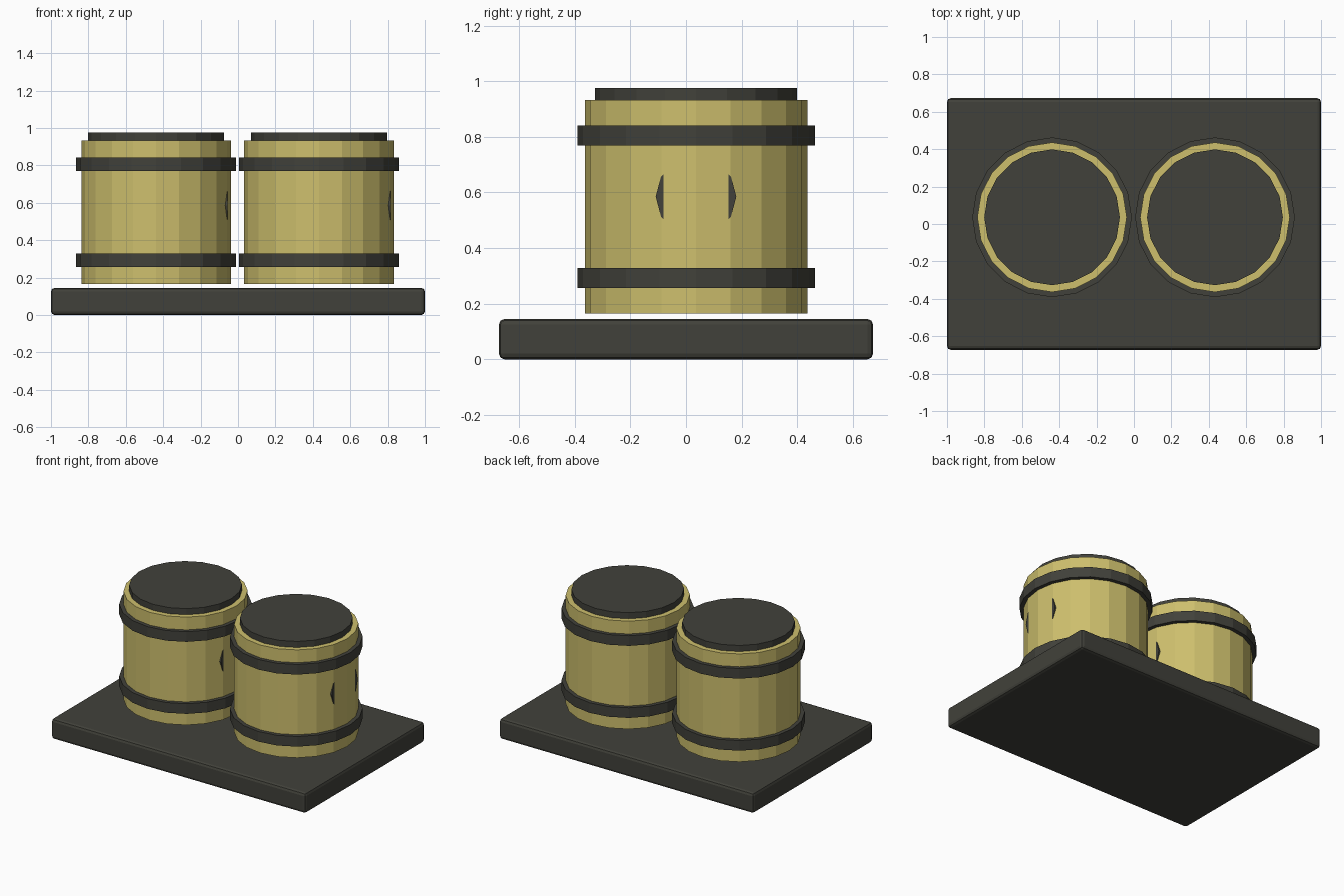
import bpy, math

if "Cube" in bpy.data.objects:
    bpy.data.objects.remove(bpy.data.objects["Cube"])


def material(name, rgb):
    m = bpy.data.materials.new(name)
    m.diffuse_color = (*rgb, 1)
    m.use_nodes = True
    m.node_tree.nodes["Principled BSDF"].inputs["Base Color"].default_value = m.diffuse_color
    return m


DARK = material("dark_iron", (0.053, 0.053, 0.043))
YELLOW = material("straw_yellow", (0.61, 0.52, 0.152))


def cylinder(name, mat, r, z0, z1, x, y, sides=20):
    bpy.ops.mesh.primitive_cylinder_add(vertices=sides, radius=r, depth=z1 - z0,
                                        location=(x, y, (z0 + z1) / 2))
    o = bpy.context.object
    o.name = name
    o.data.materials.append(mat)
    return o


# Base slab with softened edges
bpy.ops.mesh.primitive_cube_add(size=1, location=(0, 0, 0.0725))
base = bpy.context.object
base.name = "base_slab"
base.scale = (2, 1.345, 0.145)
bpy.ops.object.transform_apply(location=False, rotation=False, scale=True)
base.data.materials.append(DARK)
bevel = base.modifiers.new("bevel", "BEVEL")
bevel.width = 0.02
bevel.segments = 2

# Two identical barrels, hovering just above the slab
Y = 0.036
for side, x in (("left", -0.438), ("right", 0.433)):
    cylinder(f"{side}_barrel", YELLOW, 0.4, 0.165, 0.932, x, Y)
    cylinder(f"{side}_lid", DARK, 0.363, 0.90, 0.975, x, Y)
    for level, z in (("lower", 0.257), ("upper", 0.769)):
        cylinder(f"{side}_{level}_band", DARK, 0.427, z, z + 0.072, x, Y)
    # Round plug sunk into the right-hand side of the barrel
    plug = cylinder(f"{side}_plug", DARK, 0.145, 0, 0.06, x, Y, 12)
    plug.rotation_euler = (0, math.pi / 2, 0)
    # turned so that its corners point along y
    plug.location = (x + 0.3815 - 0.03, Y, 0.585)
